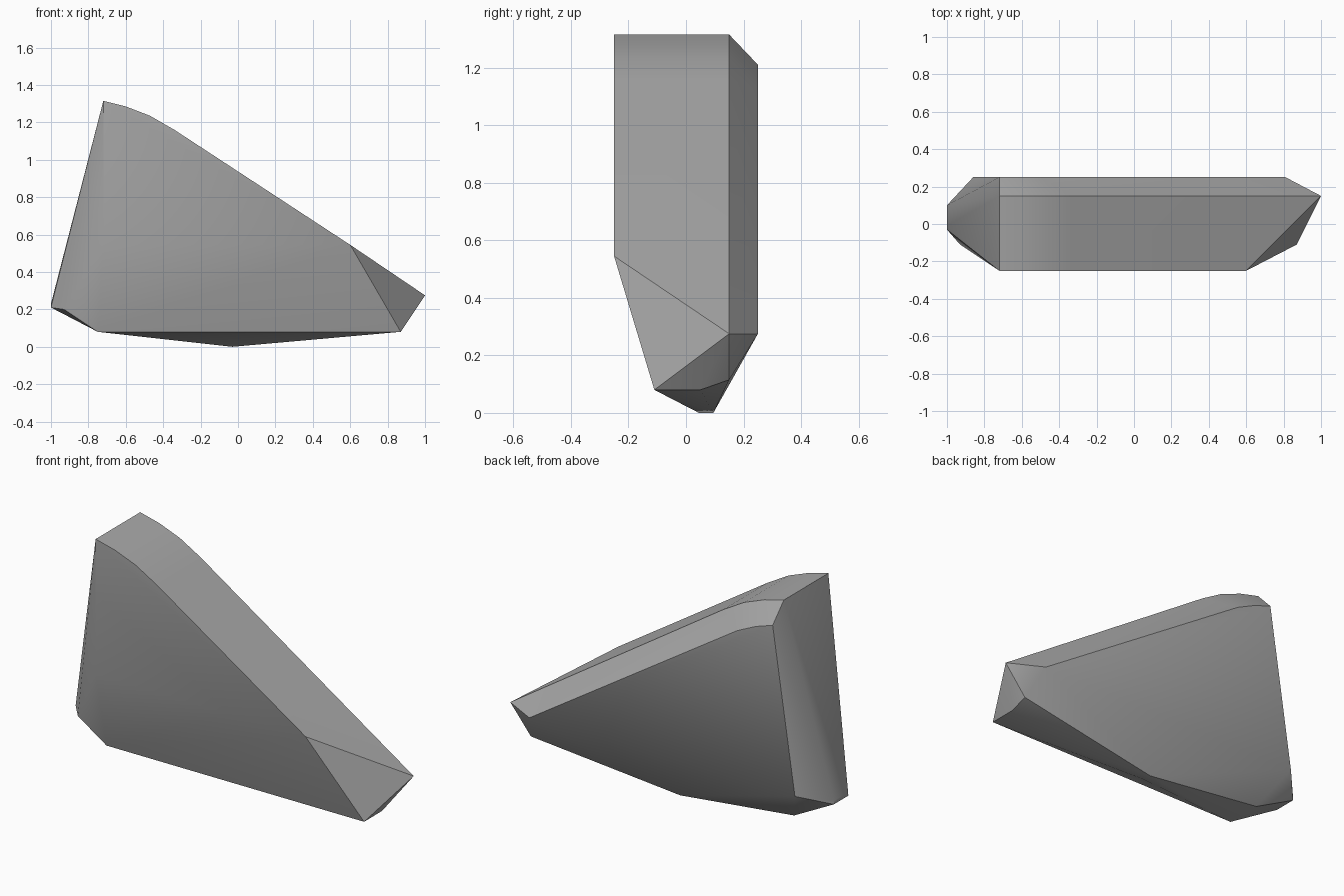
import bpy, bmesh, math

cube = bpy.data.objects.get("Cube")
if cube:
    bpy.data.objects.remove(cube, do_unlink=True)

# Stone colour
stone = bpy.data.materials.new("stone_grey")
stone.use_nodes = True
grey = (0.4, 0.4, 0.4, 1)
stone.diffuse_color = grey
stone.node_tree.nodes["Principled BSDF"].inputs["Base Color"].default_value = grey

FRONT, RIDGE, BACK = -0.25, 0.15, 0.25

# Rounded crest running down the slope, as x and z
crest = [(-0.72, 1.315), (-0.6, 1.285), (-0.47, 1.235), (-0.34, 1.16)]
points = [(x, y, z) for x, z in crest for y in (FRONT, RIDGE)]

# Bevelled crest on the back
points += [(x - 0.04 * i / 3, BACK, z - 0.105 - 0.005 * i)
           for i, (x, z) in enumerate(crest)]
points[8] = (-0.72, BACK, 1.21)

# Lower front corners and the pointed end
points += [(-0.72, FRONT, 0.545), (0.6, FRONT, 0.545),
           (1, RIDGE, 0.275), (0.81, BACK, 0.275),
           (0.87, -0.11, 0.08), (0.87, 0.05, 0.08), (0.87, RIDGE, 0.115)]

# Blunt end
points += [(-1, -0.03, 0.21), (-1, 0.1, 0.21), (-0.93, -0.11, 0.2),
           (-1, -0.01, 0.23), (-1, 0.1, 0.23), (-0.86, BACK, 0.275)]

# Underside
points += [(-0.75, -0.11, 0.08), (-0.75, 0.1, 0.08),
           (-0.03, 0.045, 0), (-0.03, 0.095, 0)]

# Wrap the points into one solid rock
bm = bmesh.new()
for p in points:
    bm.verts.new(p)
hull = bmesh.ops.convex_hull(bm, input=bm.verts)
loose = {v for v in hull["geom_interior"] + hull["geom_unused"]
         if isinstance(v, bmesh.types.BMVert)}
bmesh.ops.delete(bm, geom=list(loose), context="VERTS")
bmesh.ops.dissolve_limit(bm, angle_limit=math.radians(1),
                         verts=bm.verts, edges=bm.edges)
bmesh.ops.recalc_face_normals(bm, faces=bm.faces)

mesh = bpy.data.meshes.new("rock")
bm.to_mesh(mesh)
bm.free()
mesh.materials.append(stone)
rock = bpy.data.objects.new("rock", mesh)
bpy.context.collection.objects.link(rock)

# Soft shading with crisp ridges
bpy.ops.object.select_all(action="DESELECT")
rock.select_set(True)
bpy.context.view_layer.objects.active = rock
bpy.ops.object.shade_smooth_by_angle(angle=math.radians(30))
